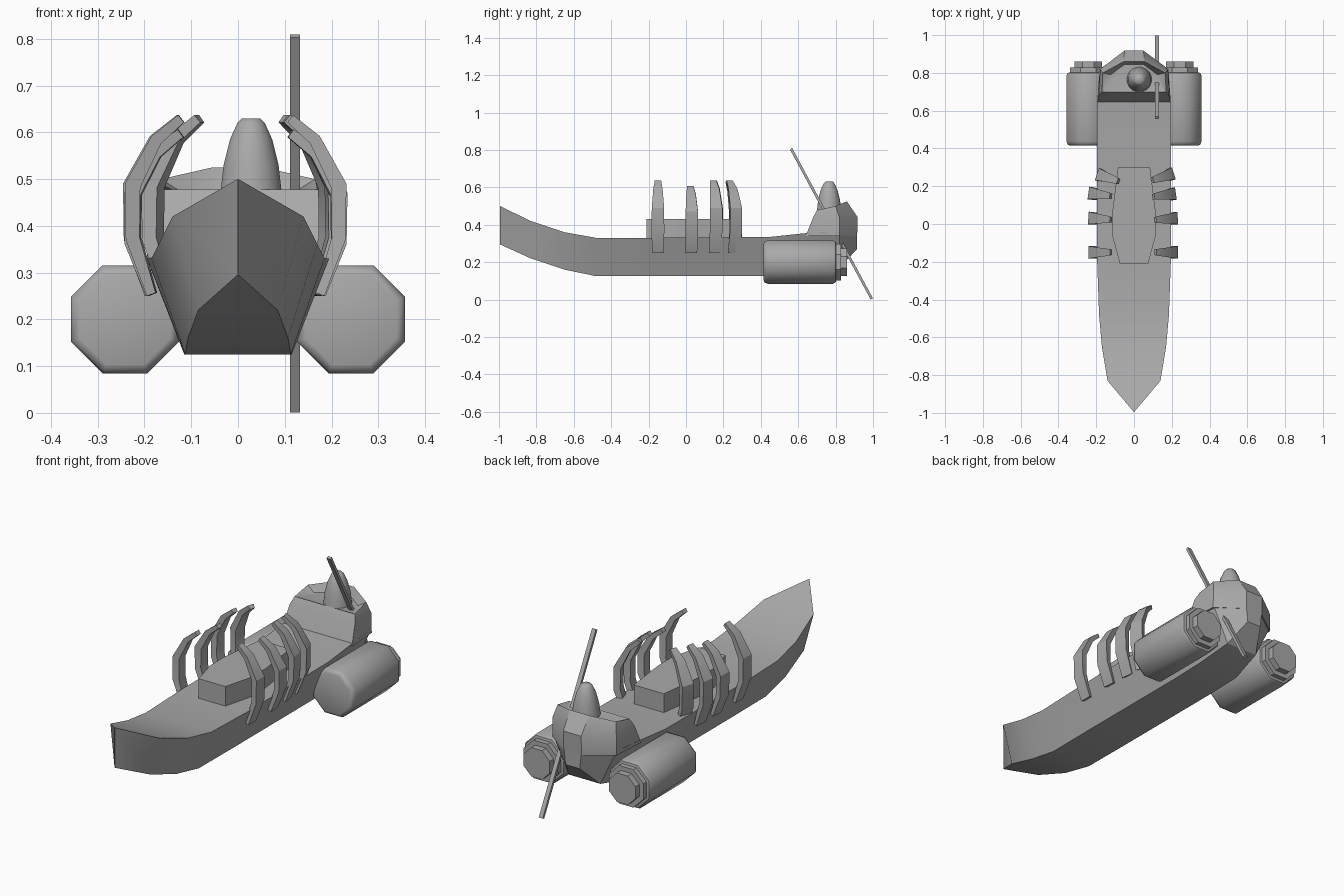
import bpy, bmesh, math
from mathutils import Vector, Matrix

cube = bpy.data.objects.get("Cube")
if cube:
    bpy.data.objects.remove(cube)

grey = bpy.data.materials.new("plain grey")
grey.use_nodes = True
tone = (0.4, 0.4, 0.4, 1)
grey.diffuse_color = tone
grey.node_tree.nodes["Principled BSDF"].inputs["Base Color"].default_value = tone


def finish(name, bm, smooth=32):
    bmesh.ops.remove_doubles(bm, verts=bm.verts, dist=0.0005)
    bmesh.ops.recalc_face_normals(bm, faces=bm.faces)
    mesh = bpy.data.meshes.new(name)
    bm.to_mesh(mesh)
    bm.free()
    mesh.materials.append(grey)
    ob = bpy.data.objects.new(name, mesh)
    bpy.context.collection.objects.link(ob)
    bpy.ops.object.select_all(action='DESELECT')
    ob.select_set(True)
    bpy.context.view_layer.objects.active = ob
    if smooth:
        bpy.ops.object.shade_smooth_by_angle(angle=math.radians(smooth))
    return ob


def loft(name, rings, smooth=32):
    """Skin closed rings of equal length and cap both ends."""
    bm = bmesh.new()
    rows = [[bm.verts.new(p) for p in ring] for ring in rings]
    n = len(rows[0])
    for a, b in zip(rows, rows[1:]):
        for i in range(n):
            j = (i + 1) % n
            bm.faces.new((a[i], a[j], b[j], b[i]))
    bm.faces.new(rows[0][::-1])
    bm.faces.new(rows[-1])
    return finish(name, bm, smooth)


def mirrored(half):
    """Close a ring from its +x half."""
    return half + [(-x, y, z) for x, y, z in reversed(half)]


# Hull: y, deck half width, deck z, keel half width, keel z
stations = [
    (-0.995, 0.001, 0.50, 0.001, 0.295),
    (-0.83, 0.14, 0.42, 0.085, 0.22),
    (-0.65, 0.17, 0.36, 0.107, 0.16),
    (-0.48, 0.185, 0.33, 0.113, 0.125),
    (-0.2, 0.195, 0.33, 0.115, 0.125),
    (0.45, 0.195, 0.335, 0.115, 0.125),
    (0.64, 0.195, 0.355, 0.115, 0.13),
    (0.82, 0.182, 0.36, 0.09, 0.17),
    (0.915, 0.05, 0.36, 0.04, 0.27),
]
loft("hull", [[(w, y, t), (k, y, b), (-k, y, b), (-w, y, t)]
              for y, w, t, k, b in stations])

# Stern cabin with a sunken top
loft("stern_cabin", [mirrored(half) for half in (
    [(0.195, 0.64, 0.34), (0.182, 0.82, 0.34), (0.05, 0.915, 0.34)],
    [(0.185, 0.68, 0.44), (0.18, 0.82, 0.44), (0.05, 0.918, 0.44)],
    [(0.17, 0.70, 0.478), (0.165, 0.80, 0.50), (0.055, 0.86, 0.525)],
    [(0.155, 0.705, 0.475), (0.125, 0.79, 0.475), (0.05, 0.845, 0.475)],
)])


def turned(name, profile, sides, center, axis, smooth=50):
    """Loft regular polygons of (radius, distance) along z or y."""
    rings = []
    for r, d in profile:
        ring = []
        for i in range(sides):
            a = math.tau * (i + 0.5) / sides
            u, v = r * math.cos(a), r * math.sin(a)
            ring.append(Vector((u, v, d) if axis == 'Z' else (u, d, v)) + Vector(center))
        rings.append(ring)
    return loft(name, rings, smooth)


# Rounded post standing in the cabin
turned("stern_post", [(0.068, 0.46), (0.06, 0.53), (0.046, 0.585), (0.03, 0.62), (0.02, 0.63)],
       16, (0.028, 0.765, 0), 'Z')

# Engine pods with stepped nozzles
for side, label in ((1, "left"), (-1, "right")):
    spot = (side * 0.242, 0, 0.2)
    turned(label + "_engine_pod", [(0.105, 0.415), (0.118, 0.42), (0.125, 0.437), (0.125, 0.785),
           (0.118, 0.80), (0.105, 0.803)], 8, spot, 'Y')
    turned(label + "_nozzle_collar", [(0.105, 0.79), (0.105, 0.828)], 8, spot, 'Y', 30)
    turned(label + "_nozzle", [(0.08, 0.81), (0.08, 0.86)], 8, spot, 'Y', 30)

# Cargo box on deck
plan = [(0.075, -0.21), (0.115, -0.06), (0.115, 0.06), (0.085, 0.30)]
loft("cargo_box", [mirrored([(x, y, z) for x, y in plan]) for z in (0.32, 0.43)], 0)

# Curved ribs: outer edge path, half breadth and thickness per point
path = [(0.195, 0.25, 0.032, 0.02), (0.24, 0.37, 0.034, 0.03), (0.242, 0.49, 0.033, 0.034),
        (0.185, 0.592, 0.025, 0.026), (0.128, 0.637, 0.017, 0.02)]


def rib(name, side, y, shift, top, turn):
    pts = [Vector((x + shift, 0, 0.25 + (z - 0.25) * top)) for x, z, b, t in path]
    spin = Matrix.Rotation(math.radians(turn), 3, 'Z')
    pivot = Vector((0.19, 0, 0))
    rings = []
    for i, (p, row) in enumerate(zip(pts, path)):
        run = (pts[min(i + 1, len(pts) - 1)] - pts[max(i - 1, 0)]).normalized()
        inward = Vector((-run.z, 0, run.x)) * row[3]
        ring = []
        for q, b in ((p, row[2]), (p + inward, row[2] * 0.8),
                     (p + inward, -row[2] * 0.8), (p, -row[2])):
            v = spin @ (q + Vector((0, b, 0)) - pivot) + pivot
            ring.append((side * v.x, v.y + y, v.z))
        rings.append(ring)
    loft(name, rings, 30)


ribs = [(-0.15, 0, 0, 1, 0), (0.028, 0, 0, 0.92, 4), (0.157, 0, -0.01, 1, 8), (0.262, -0.045, -0.02, 1, 18)]
for n, (y, right_shift, left_shift, top, turn) in enumerate(ribs, 1):
    rib("right_rib_%d" % n, -1, y, right_shift, top, turn)
    rib("left_rib_%d" % n, 1, y, left_shift - 0.01, top, turn)

# Long slanting steering pole
a, b = Vector((0.122, 0.562, 0.806)), Vector((0.122, 0.993, 0.004))
out = (b - a).normalized().cross(Vector((1, 0, 0))) * 0.007
wide = Vector((0.011, 0, 0))
loft("steering_pole", [[e + wide + out, e + wide - out, e - wide - out, e - wide + out]
                       for e in (a, b)], 0)
